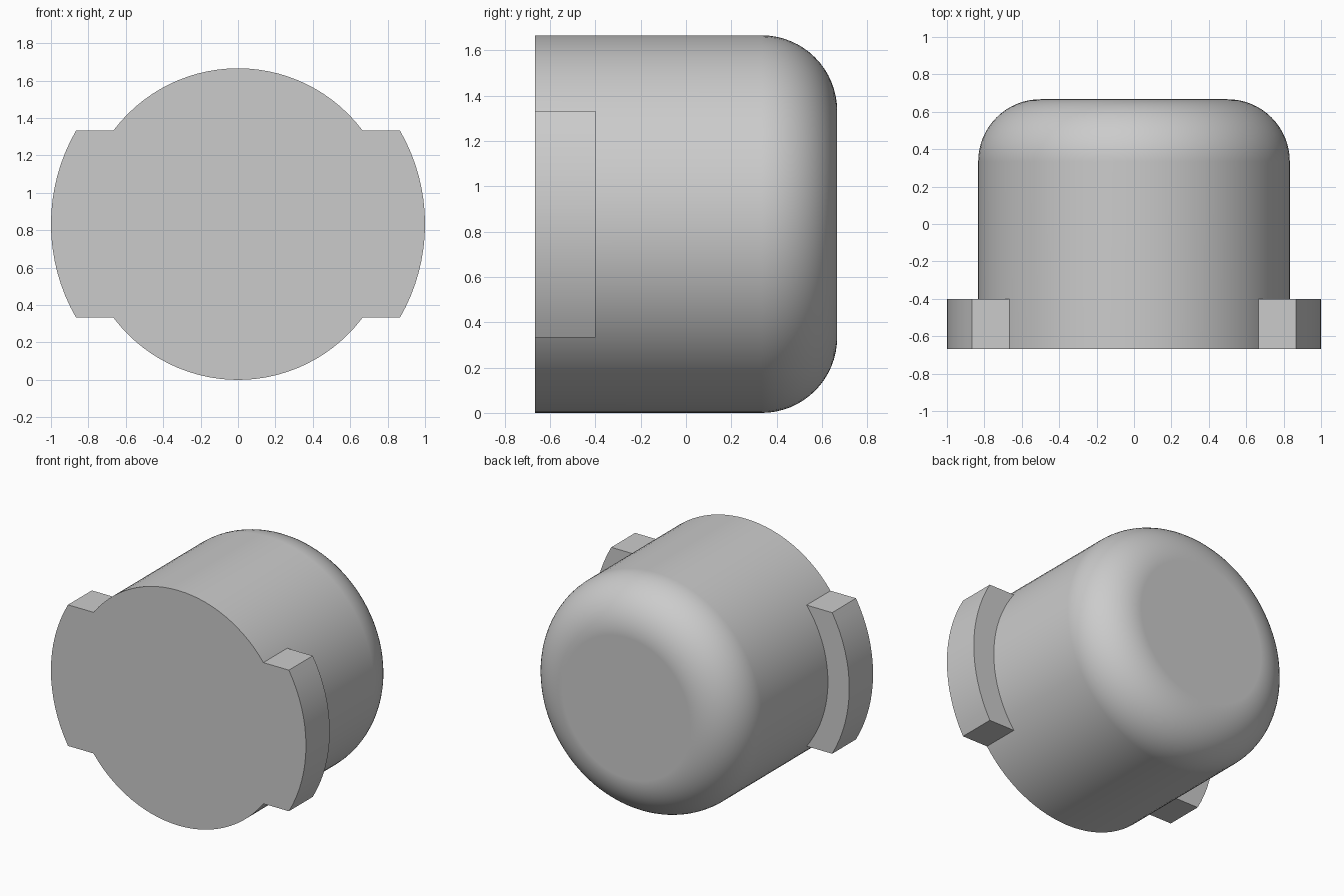
import bpy, bmesh, math
from math import sin, cos, pi

cube = bpy.data.objects.get("Cube")
if cube:
    bpy.data.objects.remove(cube, do_unlink=True)

RADIUS, FLANGE, HALF_TAB = 0.833, 1.0, 0.5
FRONT, BACK, TAB_BACK, FILLET = -0.667, 0.667, -0.4, 0.333
SIDES, STEPS = 96, 16

grey = bpy.data.materials.new("plain_grey")
grey.use_nodes = True
colour = (0.6, 0.6, 0.6, 1)
grey.diffuse_color = colour
grey.node_tree.nodes["Principled BSDF"].inputs["Base Color"].default_value = colour


def finish(name, bm):
    bmesh.ops.recalc_face_normals(bm, faces=bm.faces)
    mesh = bpy.data.meshes.new(name)
    bm.to_mesh(mesh)
    bm.free()
    mesh.materials.append(grey)
    obj = bpy.data.objects.new(name, mesh)
    obj.location.z = RADIUS
    bpy.context.collection.objects.link(obj)
    bpy.ops.object.select_all(action="DESELECT")
    obj.select_set(True)
    bpy.context.view_layer.objects.active = obj
    bpy.ops.object.shade_smooth_by_angle(angle=math.radians(30))
    return obj


# Round cap body: stacked rings along y, with a filleted back edge
bm = bmesh.new()
profile = [(RADIUS, FRONT)]
for i in range(STEPS + 1):
    a = pi / 2 * i / STEPS
    profile.append((RADIUS - FILLET + FILLET * cos(a), BACK - FILLET + FILLET * sin(a)))
rings = [[bm.verts.new((r * cos(2 * pi * k / SIDES), y, r * sin(2 * pi * k / SIDES)))
          for k in range(SIDES)] for r, y in profile]
for low, high in zip(rings, rings[1:]):
    for k in range(SIDES):
        n = (k + 1) % SIDES
        bm.faces.new((low[k], low[n], high[n], high[k]))
bm.faces.new(rings[0])
bm.faces.new(rings[-1])
body = finish("cap_body", bm)
weighted = body.modifiers.new("flat_end_normals", "WEIGHTED_NORMAL")
weighted.keep_sharp = True


# Locking tabs: arc-shaped blocks with level top and bottom ends
def arc(radius, side):
    limit = math.asin(HALF_TAB / radius)
    angles = [limit * (2 * i / STEPS - 1) for i in range(STEPS + 1)]
    return [(side * radius * cos(a), radius * sin(a)) for a in angles]


for name, side in (("left_tab", 1), ("right_tab", -1)):
    bm = bmesh.new()
    inner, outer = arc(RADIUS - 0.006, side), arc(FLANGE, side)
    strips = [[bm.verts.new((x, FRONT, z)) for x, z in line] for line in (inner, outer)]
    faces = [bm.faces.new((strips[0][i], strips[1][i], strips[1][i + 1], strips[0][i + 1]))
             for i in range(STEPS)]
    result = bmesh.ops.extrude_face_region(bm, geom=faces, use_keep_orig=True)
    moved = [v for v in result["geom"] if isinstance(v, bmesh.types.BMVert)]
    bmesh.ops.translate(bm, verts=moved, vec=(0, TAB_BACK - FRONT, 0))
    finish(name, bm)
